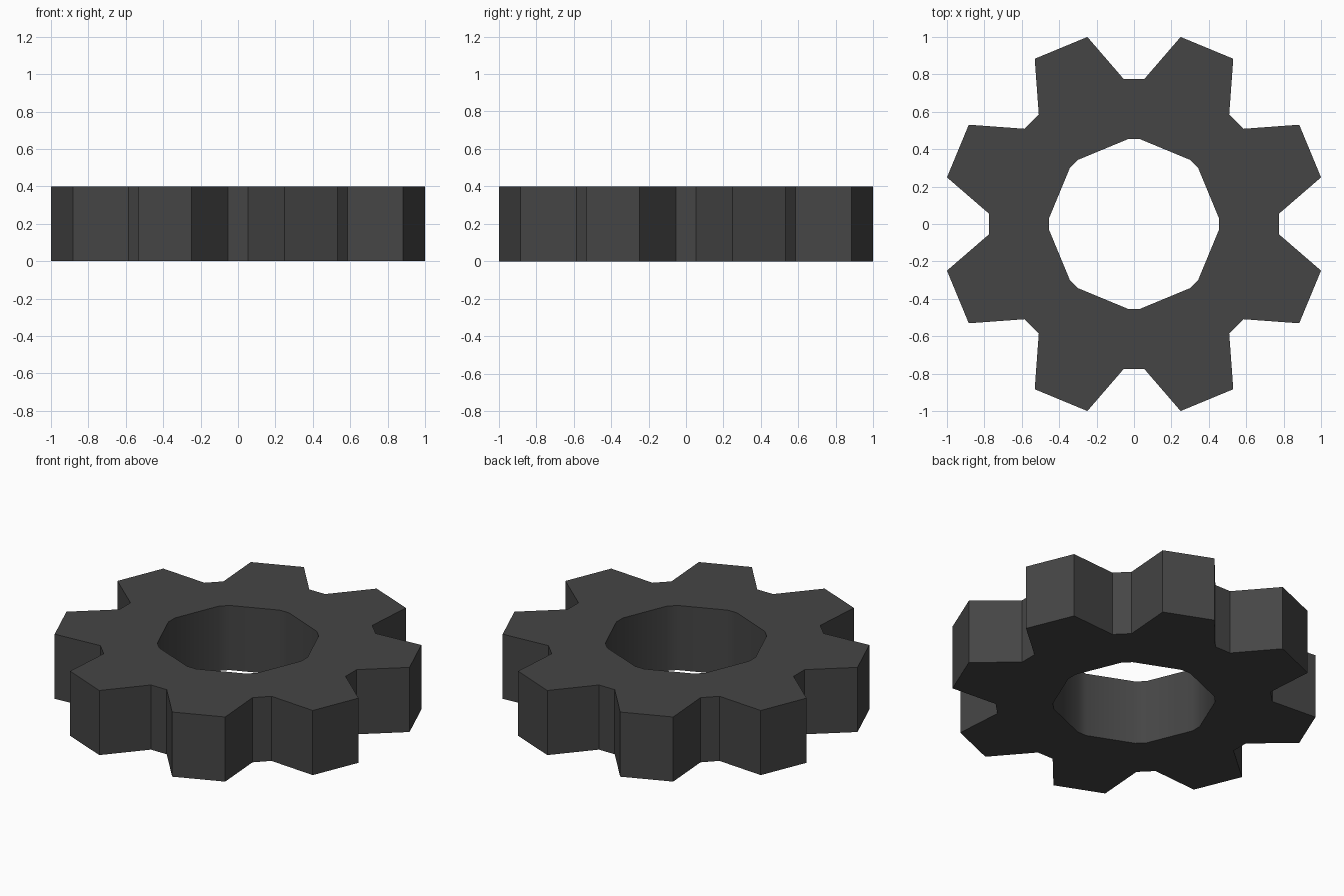
import bpy, bmesh
from math import radians, cos, sin

if "Cube" in bpy.data.objects:
    bpy.data.objects.remove(bpy.data.objects["Cube"])

TEETH, HEIGHT = 8, 0.4
R_TIP, R_ROOT, R_HOLE = 1.0306, 0.776, 0.455
A_TIP, A_ROOT = 8.5, 18.5   # half angles of a tooth at tip and root

bm = bmesh.new()

def point(radius, degrees):
    a = radians(degrees)
    return bm.verts.new((radius * cos(a), radius * sin(a), 0))

# One six-point sector per tooth: hole, root, tip, tip, root, hole
sectors = []
for i in range(TEETH):
    c = (i + 0.5) * 360 / TEETH
    sectors.append([point(r, c + a) for r, a in (
        (R_HOLE, -A_ROOT), (R_ROOT, -A_ROOT), (R_TIP, -A_TIP),
        (R_TIP, A_TIP), (R_ROOT, A_ROOT), (R_HOLE, A_ROOT))])
for s, n in zip(sectors, sectors[1:] + sectors[:1]):
    bm.faces.new(s)
    bm.faces.new((s[5], s[4], n[1], n[0]))   # valley between teeth

# Thicken to a solid ring
new = bmesh.ops.extrude_face_region(bm, geom=bm.faces[:], use_keep_orig=True)["geom"]
bmesh.ops.translate(bm, vec=(0, 0, HEIGHT),
                    verts=[v for v in new if isinstance(v, bmesh.types.BMVert)])
bmesh.ops.recalc_face_normals(bm, faces=bm.faces[:])

mesh = bpy.data.meshes.new("gear_wheel")
bm.to_mesh(mesh)
bm.free()
gear = bpy.data.objects.new("gear_wheel", mesh)
bpy.context.collection.objects.link(gear)

# Dark metal, smooth hole wall with sharp teeth
mat = bpy.data.materials.new("dark_metal")
mat.diffuse_color = (0.06, 0.06, 0.06, 1)
mat.use_nodes = True
mat.node_tree.nodes["Principled BSDF"].inputs["Base Color"].default_value = mat.diffuse_color
mesh.materials.append(mat)
bpy.context.view_layer.objects.active = gear
gear.select_set(True)
bpy.ops.object.shade_smooth_by_angle(angle=radians(30))
